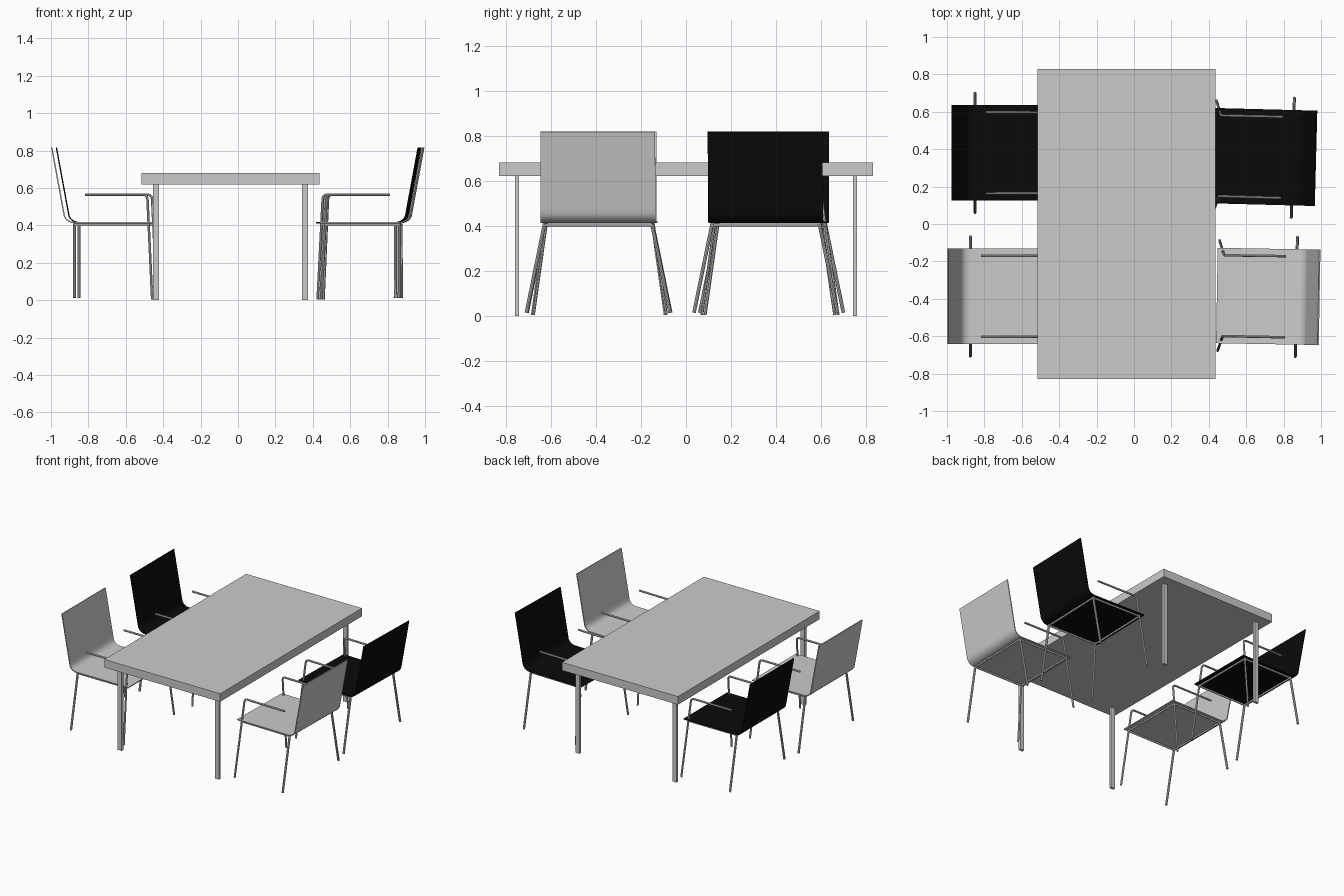
import bpy, bmesh
from math import radians, cos, sin
from mathutils import Matrix, Vector

if "Cube" in bpy.data.objects:
    bpy.data.objects.remove(bpy.data.objects["Cube"], do_unlink=True)


def material(name, value):
    m = bpy.data.materials.new(name)
    m.use_nodes = True
    colour = (value, value, value, 1)
    m.diffuse_color = colour
    m.node_tree.nodes["Principled BSDF"].inputs["Base Color"].default_value = colour
    return m


GREY = material("light grey", 0.6)
BLACK = material("black", 0.003)


def activate(ob):
    bpy.ops.object.select_all(action="DESELECT")
    ob.select_set(True)
    bpy.context.view_layer.objects.active = ob


def box(name, centre, size, mat):
    bm = bmesh.new()
    bmesh.ops.create_cube(bm, size=1)
    bmesh.ops.scale(bm, vec=size, verts=bm.verts)
    bmesh.ops.translate(bm, vec=centre, verts=bm.verts)
    me = bpy.data.meshes.new(name)
    bm.to_mesh(me)
    bm.free()
    me.materials.append(mat)
    ob = bpy.data.objects.new(name, me)
    bpy.context.collection.objects.link(ob)
    return ob


def tube(name, points, radius, mat, place, cyclic=False):
    cu = bpy.data.curves.new(name, "CURVE")
    cu.dimensions = "3D"
    cu.bevel_depth = radius
    cu.bevel_resolution = 2
    cu.use_fill_caps = True
    sp = cu.splines.new("POLY")
    sp.points.add(len(points) - 1)
    for p, co in zip(sp.points, points):
        p.co = (*co, 1)
    sp.use_cyclic_u = cyclic
    cu.materials.append(mat)
    ob = bpy.data.objects.new(name, cu)
    bpy.context.collection.objects.link(ob)
    ob.matrix_world = place
    activate(ob)
    bpy.ops.object.convert(target="MESH")
    bpy.ops.object.shade_smooth_by_angle(angle=radians(40))


def shell(name, mat, place):
    # bent sheet: backrest, rounded corner, seat
    profile = [(0.004, 0.817), (0.067, 0.475)]
    for i in range(1, 7):
        a = radians(190 + 80 * i / 6)
        profile.append((0.125 + 0.058 * cos(a), 0.473 + 0.058 * sin(a)))
    profile.append((0.55, 0.415))
    bm = bmesh.new()
    rows = [[bm.verts.new((x, y, z)) for x, z in profile] for y in (-0.255, 0.255)]
    for i in range(len(profile) - 1):
        bm.faces.new((rows[0][i], rows[0][i + 1], rows[1][i + 1], rows[1][i]))
    me = bpy.data.meshes.new(name)
    bm.to_mesh(me)
    bm.free()
    me.materials.append(mat)
    ob = bpy.data.objects.new(name, me)
    bpy.context.collection.objects.link(ob)
    ob.matrix_world = place
    mod = ob.modifiers.new("thickness", "SOLIDIFY")
    mod.thickness = 0.007
    mod.offset = 0
    activate(ob)
    bpy.ops.object.modifier_apply(modifier="thickness")
    bpy.ops.object.shade_smooth_by_angle(angle=radians(40))


def chair(label, x, y, turn, mat):
    place = Matrix.Translation((x, y, 0)) @ Matrix.Rotation(radians(turn), 4, "Z")
    shell(label + "_seat_shell", mat, place)
    # rectangular frame below the seat
    frame = [(0.125, -0.238, 0.403), (0.523, -0.238, 0.403),
             (0.523, 0.238, 0.403), (0.125, 0.238, 0.403)]
    tube(label + "_seat_frame", frame, 0.007, GREY, place, cyclic=True)
    for side, s in (("left", 1), ("right", -1)):
        # front leg bends at the top into the armrest
        foot = Vector((0.541, s * 0.295, 0.004))
        knee = Vector((0.516, s * 0.219, 0.54))
        bend = [(0.513, s * 0.217, 0.553), (0.505, s * 0.216, 0.561),
                (0.493, s * 0.216, 0.564), (0.183, s * 0.217, 0.564)]
        tube(f"{label}_{side}_front_leg_and_arm", [foot, knee, *bend], 0.007, GREY, place)
        rear = [(0.125, s * 0.238, 0.41), (0.125, s * 0.319, 0.013)]
        tube(f"{label}_{side}_rear_leg", rear, 0.008, GREY, place)


# table
box("table_top", (-0.04, 0, 0.65), (0.95, 1.66, 0.06), GREY)
for nx, x in (("right", -0.438), ("left", 0.358)):
    for ny, y in (("front", -0.75), ("back", 0.75)):
        box(f"table_leg_{ny}_{nx}", (x, y, 0.311), (0.033, 0.019, 0.622), GREY)

# chairs around the table
chair("front_right_chair", -1.0, -0.387, 0, GREY)
chair("back_right_chair", -0.975, 0.38, 0, BLACK)
chair("front_left_chair", 0.993, -0.392, 179, GREY)
chair("back_left_chair", 0.974, 0.351, 178.5, BLACK)
